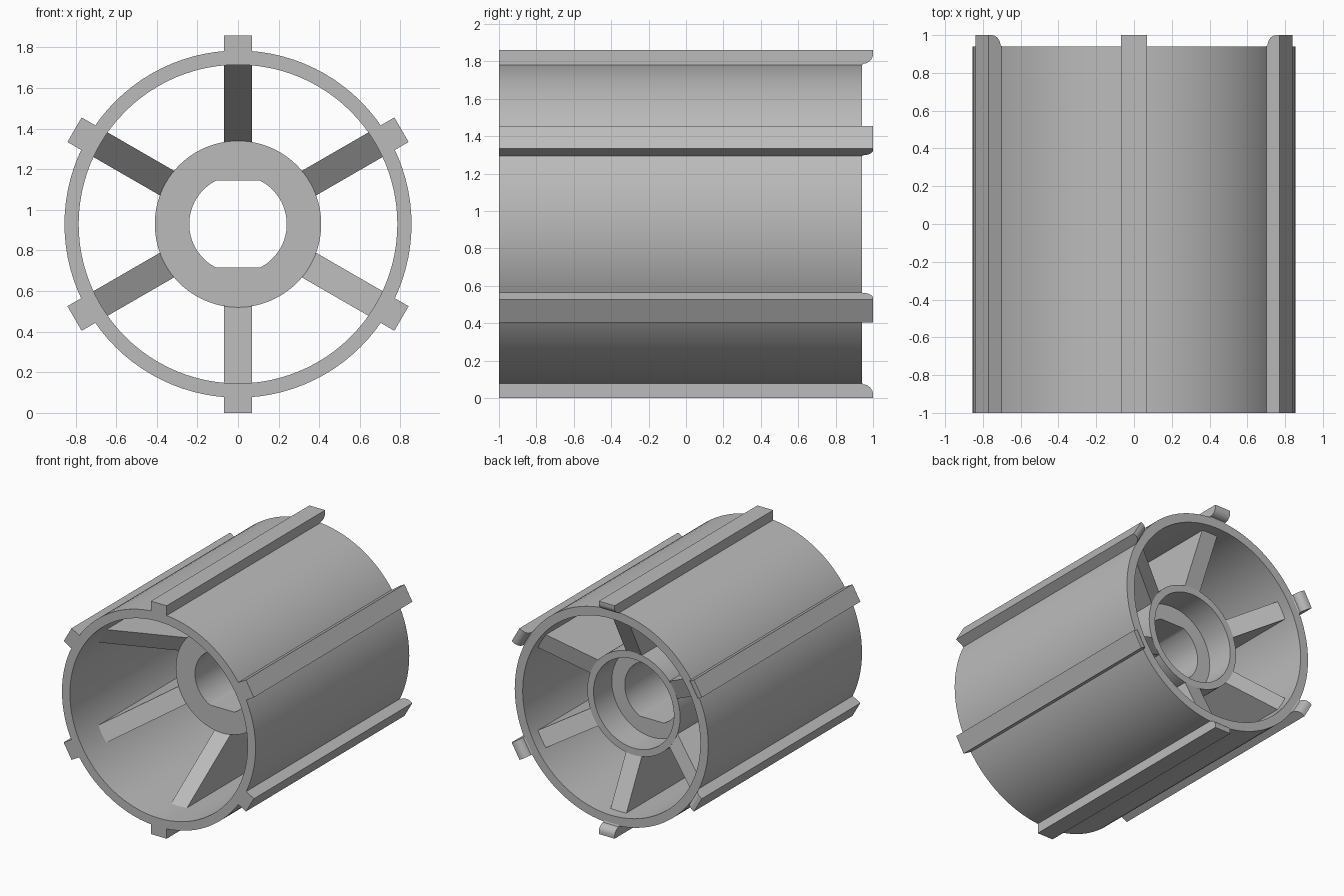
import bpy
import bmesh
from math import sin, cos, pi, radians

cube = bpy.data.objects.get("Cube")
if cube:
    bpy.data.objects.remove(cube, do_unlink=True)

CENTRE = 0.93      # height of the wheel axis
SEGMENTS = 96
HALF_WIDTH = 0.07  # half the width of spokes and ribs
BORE, FLAT = 0.24, 0.215

grey = bpy.data.materials.new("plain grey")
grey.use_nodes = True
colour = (0.5, 0.5, 0.5, 1)
grey.diffuse_color = colour
grey.node_tree.nodes["Principled BSDF"].inputs["Base Color"].default_value = colour


def finish(name, bm):
    bmesh.ops.recalc_face_normals(bm, faces=bm.faces[:])
    mesh = bpy.data.meshes.new(name)
    bm.to_mesh(mesh)
    bm.free()
    mesh.materials.append(grey)
    obj = bpy.data.objects.new(name, mesh)
    bpy.context.collection.objects.link(obj)
    bpy.ops.object.select_all(action='DESELECT')
    obj.select_set(True)
    bpy.context.view_layer.objects.active = obj
    bpy.ops.object.shade_smooth_by_angle(angle=radians(30))
    return obj


def lathe(name, profile):
    """Turn a closed (radius, y) profile around the y axis; the bore gets two flats."""
    bm = bmesh.new()
    rings = []
    for i in range(SEGMENTS):
        a = 2 * pi * i / SEGMENTS
        ring = []
        for r, y in profile:
            z = r * sin(a)
            if r == BORE:
                z = max(-FLAT, min(FLAT, z))
            ring.append(bm.verts.new((r * cos(a), y, CENTRE + z)))
        rings.append(ring)
    n = len(profile)
    for i in range(SEGMENTS):
        a, b = rings[i], rings[(i + 1) % SEGMENTS]
        for j in range(n):
            k = (j + 1) % n
            bm.faces.new((a[j], a[k], b[k], b[j]))
    return finish(name, bm)


def radial_prism(name, profile, angle):
    """Give a (radius, y) profile its width and stand it at an angle on the axis."""
    bm = bmesh.new()
    sides = []
    for w in (-HALF_WIDTH, HALF_WIDTH):
        sides.append([bm.verts.new((r * cos(angle) - w * sin(angle), y,
                                    CENTRE + r * sin(angle) + w * cos(angle)))
                      for r, y in profile])
    a, b = sides
    bm.faces.new(a)
    bm.faces.new(b[::-1])
    n = len(profile)
    for j in range(n):
        k = (j + 1) % n
        bm.faces.new((a[j], b[j], b[k], a[k]))
    return finish(name, bm)


# Outer tube
lathe("outer_tube", [(0.855, -1), (0.855, 0.94), (0.785, 0.94), (0.785, -1)])

# Hub with a flatted bore and a counterbore at the back
lathe("hub", [(0.41, -0.2), (0.41, 0.66), (0.355, 0.66),
              (0.355, 0.43), (BORE, 0.43), (BORE, -0.2)])

# Tapered spokes, deeper at the tube than at the hub
spoke = [(0.39, -0.17), (0.8, -0.77), (0.8, 0.86), (0.39, 0.65)]

# Outer ribs, overhanging the back with a rounded inner corner
fillet = 0.055
rib = [(0.845, -1), (0.93, -1), (0.93, 1)]
for i in range(9):
    t = pi / 2 * i / 8
    rib.append((0.857 + fillet - fillet * sin(t), 1 - fillet + fillet * cos(t)))
rib.append((0.845, 0.94))

for i in range(6):
    angle = radians(30 + 60 * i)
    radial_prism(f"spoke_{i + 1}", spoke, angle)
    radial_prism(f"rib_{i + 1}", rib, angle)
